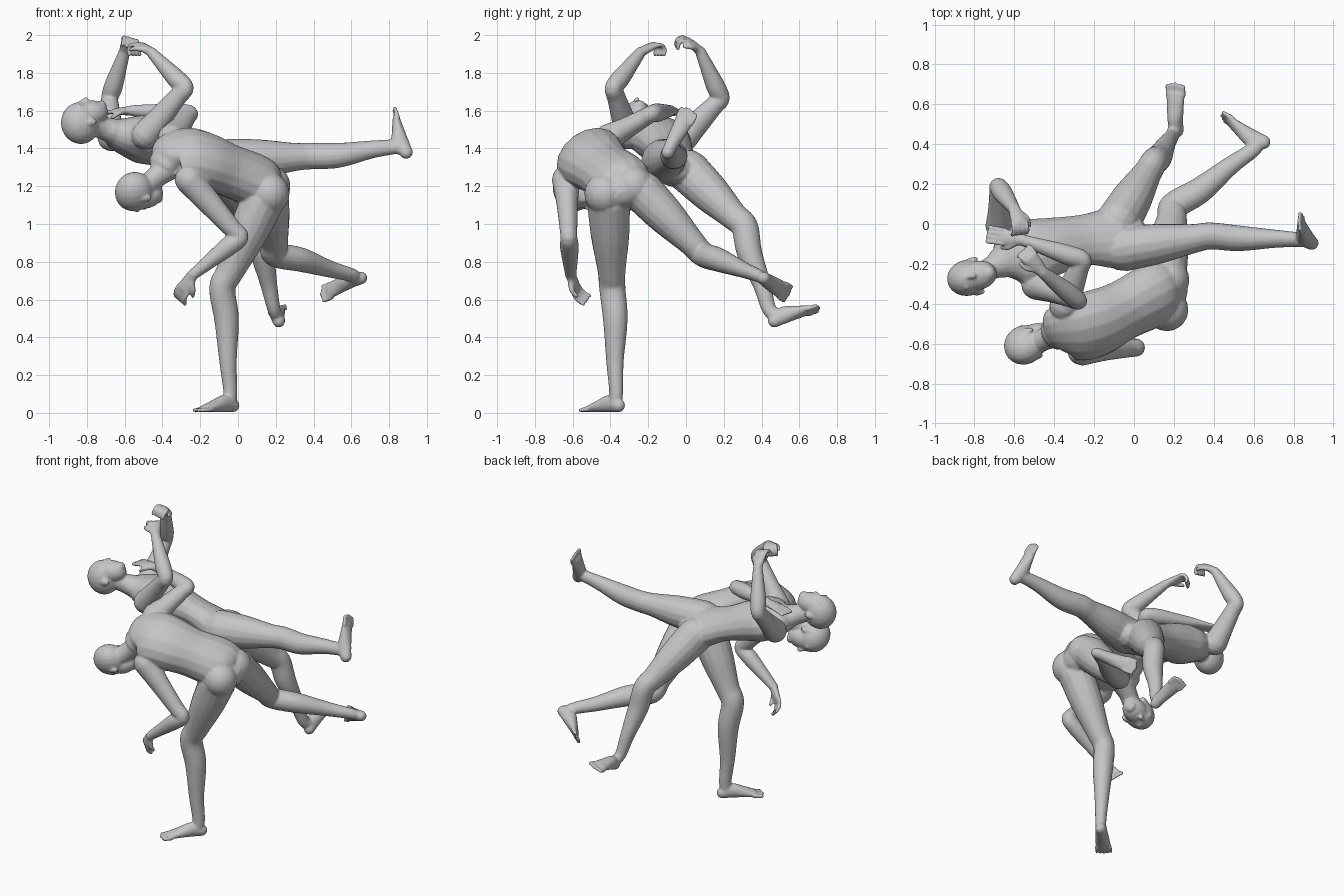
import bpy
import bmesh
import math
from mathutils import Vector, Matrix

cube = bpy.data.objects.get("Cube")
if cube:
    bpy.data.objects.remove(cube, do_unlink=True)

# One plain grey for both figures
grey = bpy.data.materials.new("plain grey")
grey.use_nodes = True
grey.diffuse_color = (.56, .56, .56, 1)
grey.node_tree.nodes["Principled BSDF"].inputs["Base Color"].default_value = grey.diffuse_color


def spline(points, steps=5):
    """Smooth curve through points of any dimension."""
    ext = [points[0] * 2 - points[1]] + points + [points[-1] * 2 - points[-2]]
    result = []
    for a, b, c, d in zip(ext, ext[1:], ext[2:], ext[3:]):
        for i in range(steps):
            t = i / steps
            result.append(b + (c - a) * (t / 2)
                          + (a * 2 - b * 5 + c * 4 - d) * (t * t / 2)
                          + (b * 3 - a - c * 3 + d) * (t * t * t / 2))
    return result + [points[-1]]


def loft(bm, sections, side, end_side=None, sides=16):
    """Closed rounded tube; each section is (centre, half width, half depth)."""
    end_side = end_side or side
    path = spline([Vector((*c, w, d)) for c, w, d in sections])
    last = len(path) - 1
    rings = []
    for i, p in enumerate(path):
        centre, wide, thick = Vector(p[:3]), p[3], p[4]
        ahead, behind = path[min(i + 1, last)], path[max(i - 1, 0)]
        tangent = (Vector(ahead[:3]) - Vector(behind[:3])).normalized()
        hint = Vector(side).lerp(Vector(end_side), i / last)
        across = (hint - tangent * hint.dot(tangent)).normalized()
        deep = tangent.cross(across)
        # Rounded caps at both ends
        angles = [0]
        if i == 0:
            angles = [-80, -55, -28, 0]
        elif i == last:
            angles = [0, 28, 55, 80]
        for angle in angles:
            a = math.radians(angle)
            mid = centre + tangent * (math.sin(a) * min(wide, thick))
            ring = []
            for k in range(sides):
                u = math.tau * k / sides
                ring.append(bm.verts.new(mid + (across * (wide * math.cos(u))
                                                + deep * (thick * math.sin(u))) * math.cos(a)))
            rings.append(ring)
    for r, s in zip(rings, rings[1:]):
        for k in range(sides):
            j = (k + 1) % sides
            bm.faces.new((r[k], r[j], s[j], s[k]))
    bm.faces.new(rings[0][::-1])
    bm.faces.new(rings[-1])


def blob(bm, centre, axes, radii):
    """Ellipsoid along three given axes."""
    basis = Matrix([a * r for a, r in zip(axes, radii)]).transposed().to_4x4()
    bmesh.ops.create_uvsphere(bm, u_segments=20, v_segments=12, radius=1,
                              matrix=Matrix.Translation(centre) @ basis)


def add_foot(bm, ankle, heel, toe):
    along = (toe - heel).normalized()
    up = ankle - heel
    up = (up - along * up.dot(along)).normalized()
    side = along.cross(up)
    shape = [(.1, .034, .036), (.3, .038, .047), (.55, .044, .034), (.78, .049, .02)]
    loft(bm, [(heel.lerp(toe, t) + up * h, w, h) for t, w, h in shape], side)
    for i in range(5):
        root = heel.lerp(toe, .76) + side * (.021 * (i - 2)) + up * .016
        tip = heel.lerp(toe, .97 - .02 * abs(i - 2)) + side * (.022 * (i - 2)) + up * .011
        loft(bm, [(root, .011, .015), (tip, .0095, .011)], side, sides=8)
    return along, side, up


def add_leg(bm, hip, knee, ankle, heel, toe):
    hip, knee, ankle, heel, toe = map(Vector, (hip, knee, ankle, heel, toe))
    front, side, up = add_foot(bm, ankle, heel, toe)
    calf = knee.lerp(ankle, .3) - front * .014
    loft(bm, [(hip, .112, .117), (hip.lerp(knee, .4), .1, .104),
              (hip.lerp(knee, .8), .073, .076), (knee, .067, .072),
              (calf, .064, .067), (knee.lerp(ankle, .7), .045, .048),
              (ankle, .035, .039), (heel.lerp(toe, .2) + up * .05, .034, .038)], side)


def add_hand(bm, wrist, tip, palm, curl):
    along = (tip - wrist).normalized()
    palm = (palm - along * palm.dot(along)).normalized()
    side = along.cross(palm)
    knuckle = wrist.lerp(tip, .5)
    loft(bm, [(wrist, .03, .025), (wrist.lerp(tip, .28), .038, .022),
              (knuckle, .042, .017)], side)
    # Four fingers bending towards the palm, then the thumb
    for i in range(4):
        spread = side * (.023 * (i - 1.5))
        joint, points = knuckle + spread, []
        for k in range(4):
            points.append((joint, .0108, .0118))
            bend = curl * (k + .5)
            joint = joint + (along * math.cos(bend) + palm * math.sin(bend)
                             + spread * .8) * .028
        loft(bm, points, side, sides=8)
    base = wrist.lerp(tip, .2) + side * .025
    loft(bm, [(base, .017, .017), (base + side * .025 + along * .03 + palm * .01, .014, .014),
              (base + side * .03 + along * .06 + palm * .03, .011, .011)], palm, sides=8)


def add_arm(bm, shoulder, elbow, wrist, tip, palm, curl):
    shoulder, elbow, wrist, tip = map(Vector, (shoulder, elbow, wrist, tip))
    side = (elbow - shoulder).cross(wrist - elbow).normalized()
    loft(bm, [(shoulder, .076, .076), (shoulder.lerp(elbow, .4), .058, .064),
              (shoulder.lerp(elbow, .82), .048, .051), (elbow, .045, .047),
              (elbow.lerp(wrist, .25), .05, .051), (elbow.lerp(wrist, .65), .04, .039),
              (wrist, .03, .028)], side)
    add_hand(bm, wrist, tip, Vector(palm), curl)


def add_head(bm, neck, centre, crown, face):
    neck, centre, crown = Vector(neck), Vector(centre), Vector(crown).normalized()
    face = Vector(face)
    face = (face - crown * face.dot(crown)).normalized()
    side = crown.cross(face)
    axes = (side, face, crown)

    def at(s, f, c):
        return centre + side * s + face * f + crown * c

    blob(bm, at(0, -.002, .025), axes, (.091, .112, .104))      # skull
    blob(bm, at(0, .038, -.035), axes, (.073, .07, .096))       # face
    blob(bm, at(0, .068, -.1), axes, (.036, .032, .028))        # chin
    loft(bm, [(at(0, .1, .02), .009, .01), (at(0, .117, -.025), .014, .014)], side, sides=8)
    blob(bm, at(0, .094, -.064), axes, (.028, .012, .014))      # mouth
    for s in (-1, 1):
        blob(bm, at(s * .033, .09, .028), axes, (.028, .012, .01))      # brow
        blob(bm, at(s * .085, -.005, -.015), axes, (.012, .02, .032))   # ear
    loft(bm, [(neck, .075, .07), (neck.lerp(centre, .4), .058, .06),
              (at(0, -.012, -.03), .056, .06)], side)


def finish(bm, name):
    """Fuse the parts into one smooth skin."""
    bmesh.ops.recalc_face_normals(bm, faces=bm.faces)
    mesh = bpy.data.meshes.new(name)
    bm.to_mesh(mesh)
    bm.free()
    mesh.materials.append(grey)
    mesh.shade_smooth()
    body = bpy.data.objects.new(name, mesh)
    bpy.context.collection.objects.link(body)
    fuse = body.modifiers.new("fuse", 'REMESH')
    fuse.mode = 'VOXEL'
    fuse.voxel_size = .007
    fuse.use_smooth_shade = True
    relax = body.modifiers.new("relax", 'SMOOTH')
    relax.factor = .5
    relax.iterations = 4
    thin = body.modifiers.new("thin", 'DECIMATE')
    thin.ratio = .35


# Standing figure, bent forward on the left leg with the right leg swept back
bm = bmesh.new()
loft(bm, [((.17, -.33, 1.18), .13, .1), ((.11, -.35, 1.22), .168, .135),
          ((-.05, -.43, 1.285), .158, .135), ((-.17, -.49, 1.335), .178, .14),
          ((-.27, -.52, 1.36), .182, .133), ((-.35, -.535, 1.36), .155, .095),
          ((-.39, -.55, 1.325), .095, .07)], (0, .92, .35), (-.1, .74, .65))
for buttock in ((.165, -.43, 1.16), (.17, -.28, 1.2)):
    blob(bm, Vector(buttock), Matrix.Identity(3), (.108, .108, .11))
add_leg(bm, (.13, -.41, 1.12), (-.083, -.39, .66), (-.04, -.37, .11),
        (-.005, -.335, .003), (-.215, -.545, .003))
add_leg(bm, (.15, -.23, 1.17), (.2, .09, .84), (.6, .375, .73),
        (.695, .425, .71), (.44, .555, .62))
add_arm(bm, (-.26, -.635, 1.235), (.01, -.62, .93), (-.24, -.61, .73),
        (-.34, -.555, .58), (.5, .8, 0), .35)
add_arm(bm, (-.35, -.41, 1.455), (-.26, -.18, 1.585), (-.56, -.08, 1.6),
        (-.74, -.05, 1.59), (0, 0, -1), .08)
add_head(bm, (-.37, -.55, 1.3), (-.525, -.6, 1.175), (-.9, -.2, -.2), (0, .6, -.8))
finish(bm, "standing_figure")

# Thrown figure, lying face up in the air
bm = bmesh.new()
loft(bm, [((-.01, -.07, 1.3), .12, .085), ((-.09, -.07, 1.31), .16, .11),
          ((-.25, -.08, 1.37), .132, .093), ((-.4, -.11, 1.42), .148, .115),
          ((-.51, -.14, 1.45), .172, .125), ((-.605, -.165, 1.47), .155, .095),
          ((-.665, -.195, 1.49), .08, .068)], (0, -.88, .4), (.5, -.85, .05))
add_leg(bm, (-.05, -.125, 1.335), (.385, -.06, 1.36), (.85, -.08, 1.41),
        (.935, -.105, 1.365), (.835, .025, 1.615))
add_leg(bm, (-.08, .01, 1.28), (.1, .31, .985), (.19, .44, .55),
        (.23, .455, .445), (.21, .715, .55))
add_arm(bm, (-.49, -.305, 1.47), (-.28, -.385, 1.72), (-.46, -.24, 1.91),
        (-.58, -.1, 1.985), (-.3, .3, -1), .85)
add_arm(bm, (-.67, -.01, 1.46), (-.68, .185, 1.665), (-.6, .075, 1.915),
        (-.55, -.06, 2.03), (-.2, -.5, -1), .85)
add_head(bm, (-.66, -.195, 1.49), (-.81, -.265, 1.54), (-.95, -.2, -.15), (-.15, 0, 1))
finish(bm, "thrown_figure")
